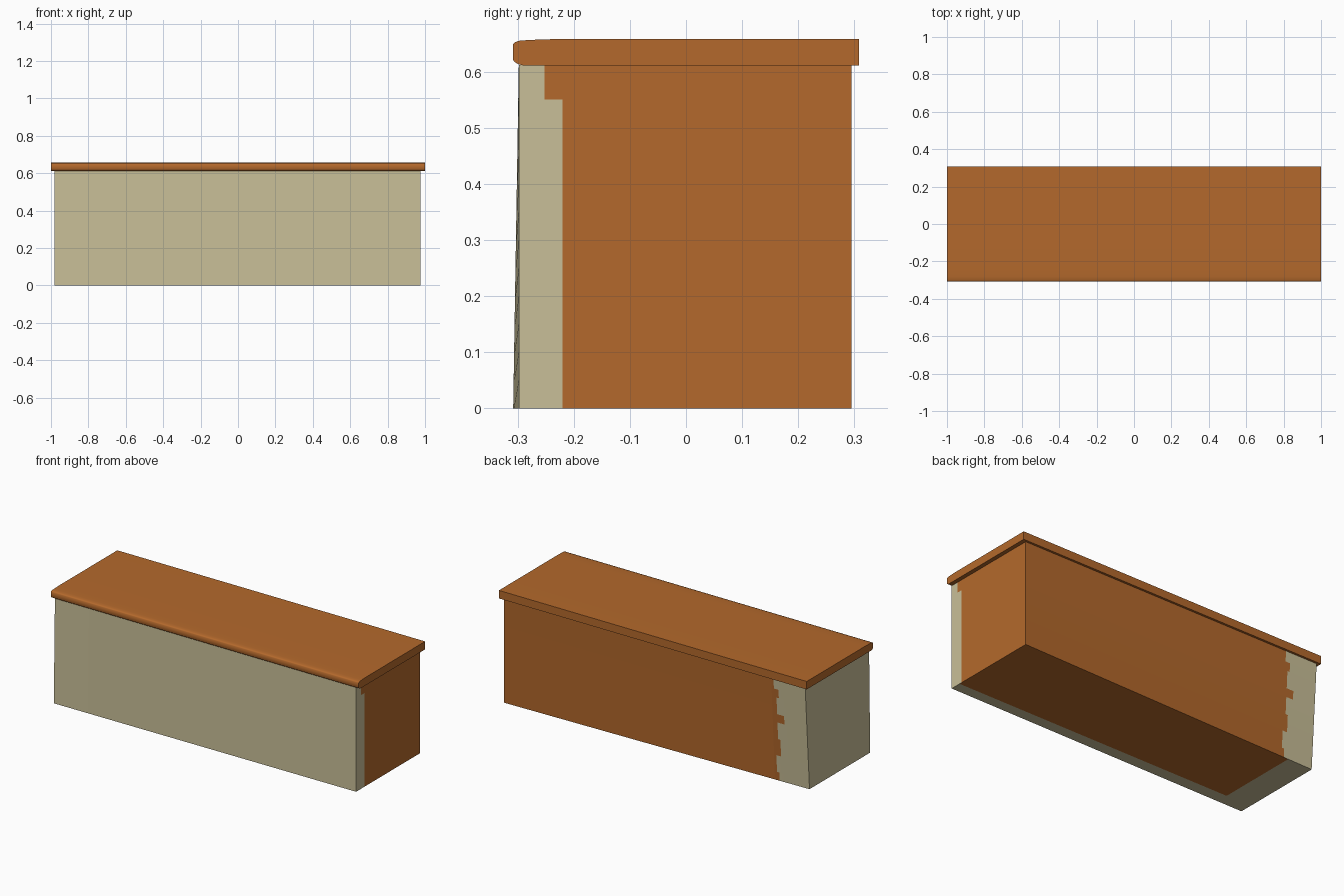
import bpy, bmesh
from mathutils import Vector

if "Cube" in bpy.data.objects:
    bpy.data.objects.remove(bpy.data.objects["Cube"])


def material(name, rgb):
    m = bpy.data.materials.new(name)
    m.diffuse_color = (*rgb, 1)
    m.use_nodes = True
    m.node_tree.nodes["Principled BSDF"].inputs["Base Color"].default_value = m.diffuse_color
    return m


wood = material("orange_brown_wood", (0.456, 0.141, 0.025))
cream = material("cream_panel", (0.584, 0.521, 0.314))


def make_object(name, bm, mats):
    mesh = bpy.data.meshes.new(name)
    bm.normal_update()
    bmesh.ops.recalc_face_normals(bm, faces=bm.faces[:])
    bm.to_mesh(mesh)
    bm.free()
    ob = bpy.data.objects.new(name, mesh)
    bpy.context.collection.objects.link(ob)
    for m in mats:
        mesh.materials.append(m)
    return ob


# Counter body: slightly skewed box, left foot corners pulled toward the front
X0, X1, TOP = -0.981, 0.976, 0.612
bm = bmesh.new()
low = [bm.verts.new(p) for p in
       [(X0, -0.308, 0), (X1, -0.298, 0), (X1, 0.295, 0), (X0, 0.255, 0)]]
high = [bm.verts.new(p) for p in
        [(X0, -0.298, TOP), (X1, -0.298, TOP), (X1, 0.295, TOP), (X0, 0.295, TOP)]]
bm.faces.new(low[::-1])
bm.faces.new(high)
for i in range(4):
    j = (i + 1) % 4
    bm.faces.new((low[i], low[j], high[j], high[i]))


def cut(co, axis):
    bmesh.ops.bisect_plane(bm, geom=bm.verts[:] + bm.edges[:] + bm.faces[:],
                           plane_co=Vector(co), plane_no=Vector(axis), dist=1e-5)


# Cuts that separate the two colours
for k in range(7):
    cut((-0.85 + 0.015 * k, 0, 0), (1, 0, 0))
for y in (-0.252, -0.235, -0.22):
    cut((0, y, 0), (0, 1, 0))
for k in range(1, 12):
    cut((0, 0, 0.05 * k), (0, 0, 1))

# Ragged edge of the cream wrap on the back, one value per height band
back_edge = [-0.79, -0.77, -0.77, -0.80, -0.81, -0.79, -0.79,
             -0.83, -0.79, -0.79, -0.81, -0.77, -0.77]
bm.normal_update()
for f in bm.faces:
    c, n = f.calc_center_median(), f.normal
    if n.z < -0.8:                       # underside
        is_cream = c.x < -0.82 or c.y < -0.235
    elif n.z > 0.8:                      # hidden top
        is_cream = False
    elif n.y > 0.8:                      # back
        is_cream = c.x < back_edge[int(c.z / 0.05)]
    elif n.x > 0.8:                      # right end
        is_cream = c.y < (-0.22 if c.z < 0.55 else -0.252)
    else:                                # front and left end
        is_cream = True
    f.material_index = 1 if is_cream else 0
make_object("counter_body", bm, [wood, cream])

# Worktop: side profile with a softened front edge, extruded along x
profile = [(0.308, 0.611), (0.308, 0.658), (-0.235, 0.658), (-0.28, 0.6565),
           (-0.298, 0.655), (-0.3055, 0.652), (-0.308, 0.649),
           (-0.308, 0.621), (-0.3055, 0.617), (-0.298, 0.613), (-0.29, 0.611)]
bm = bmesh.new()
ends = [[bm.verts.new((x, y, z)) for y, z in profile] for x in (-1, 1)]
bm.faces.new(ends[0])
bm.faces.new(ends[1][::-1])
for i in range(len(profile)):
    j = (i + 1) % len(profile)
    bm.faces.new((ends[0][i], ends[0][j], ends[1][j], ends[1][i]))
worktop = make_object("worktop", bm, [wood])
bpy.context.view_layer.objects.active = worktop
worktop.select_set(True)
bpy.ops.object.shade_smooth_by_angle(angle=0.9)
